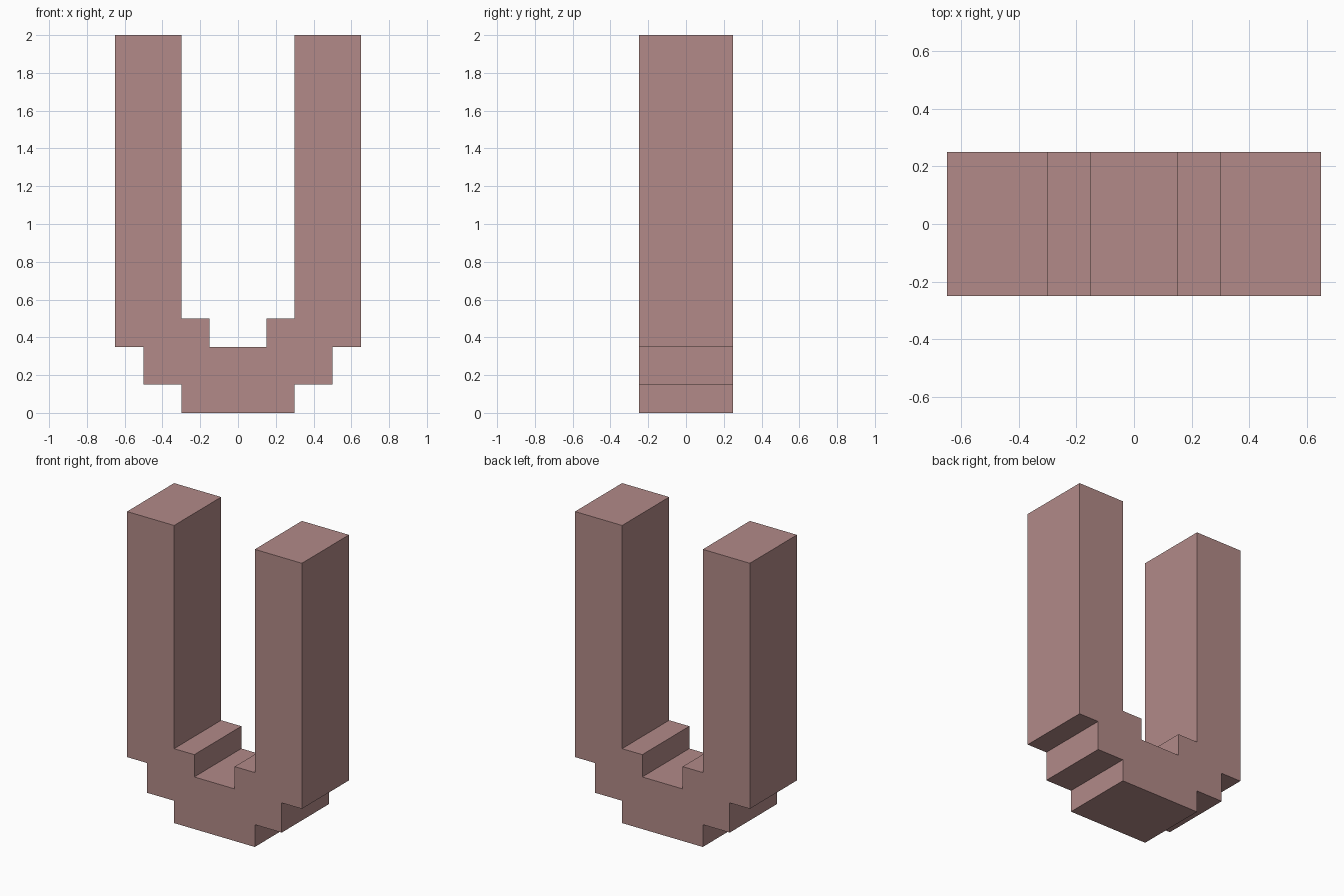
import bpy
import bmesh

cube = bpy.data.objects.get("Cube")
if cube:
    bpy.data.objects.remove(cube, do_unlink=True)

# Dusty rose material
rose = bpy.data.materials.new("dusty_rose")
rose.use_nodes = True
colour = (0.445, 0.254, 0.246, 1.0)
rose.diffuse_color = colour
rose.node_tree.nodes["Principled BSDF"].inputs["Base Color"].default_value = colour

DEPTH = 0.5

# Right half of the stepped U outline (x, z), from bottom centre to inner floor
half = [(0.30, 0.0), (0.30, 0.15), (0.50, 0.15), (0.50, 0.35), (0.65, 0.35),
        (0.65, 2.0), (0.30, 2.0), (0.30, 0.50), (0.15, 0.50), (0.15, 0.35)]
outline = half + [(-x, z) for x, z in reversed(half)]

# Extrude the mirrored outline from front to back
bm = bmesh.new()
front = bm.faces.new([bm.verts.new((x, -DEPTH / 2, z)) for x, z in outline])
result = bmesh.ops.extrude_face_region(bm, geom=[front], use_keep_orig=True)
back_verts = [g for g in result["geom"] if isinstance(g, bmesh.types.BMVert)]
bmesh.ops.translate(bm, verts=back_verts, vec=(0, DEPTH, 0))
bmesh.ops.recalc_face_normals(bm, faces=bm.faces)

mesh = bpy.data.meshes.new("stepped_u_block")
bm.to_mesh(mesh)
bm.free()
mesh.materials.append(rose)
block = bpy.data.objects.new("stepped_u_block", mesh)
bpy.context.collection.objects.link(block)
